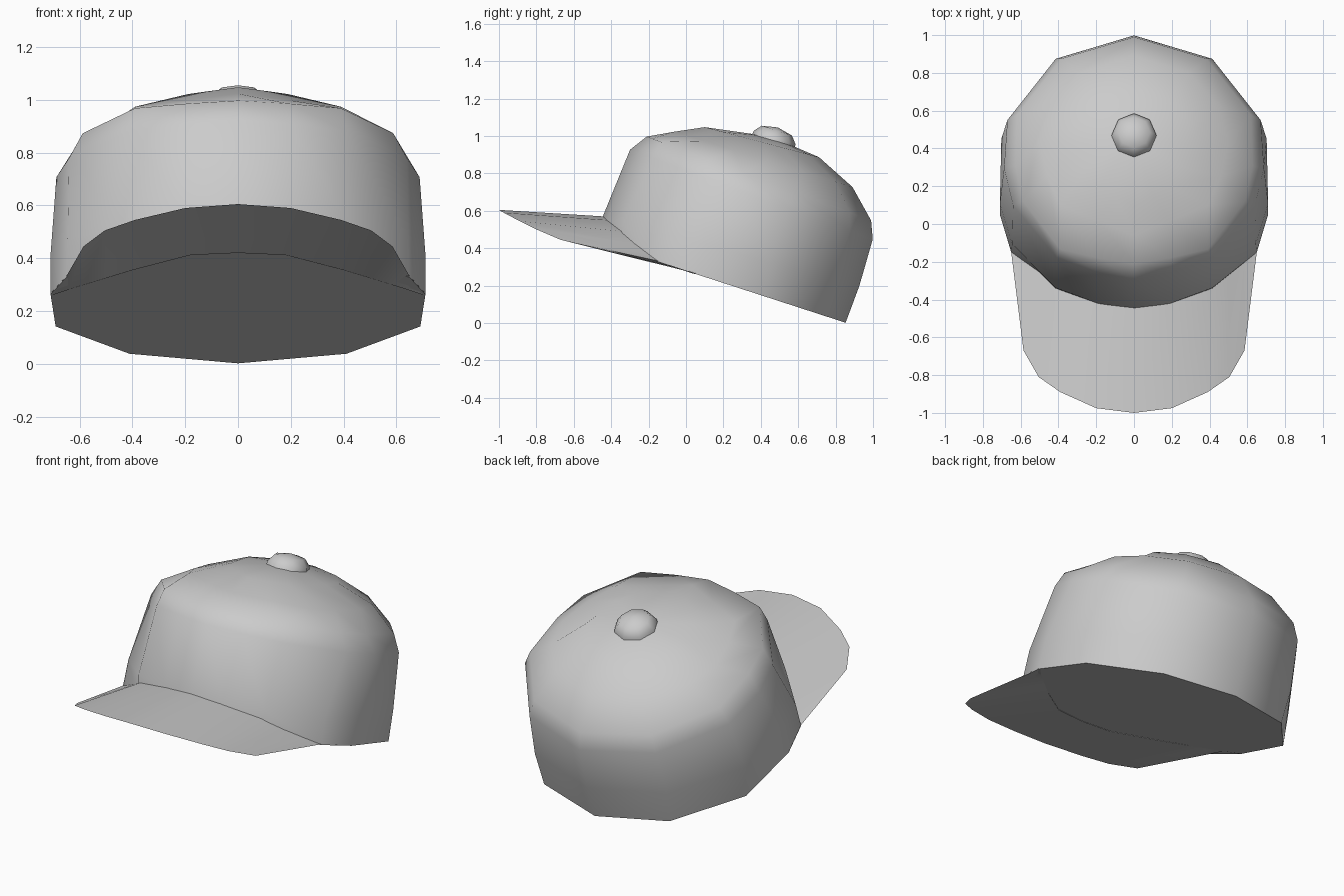
import bpy, bmesh, math
from mathutils import Matrix, Vector

cube = bpy.data.objects.get("Cube")
if cube:
    bpy.data.objects.remove(cube, do_unlink=True)

grey = bpy.data.materials.new("light_grey_cloth")
grey.use_nodes = True
colour = (0.6, 0.6, 0.6, 1)
grey.diffuse_color = colour
grey.node_tree.nodes["Principled BSDF"].inputs["Base Color"].default_value = colour

# The crown and button lean backwards about the centre of the rim
TILT = math.radians(-18)
LEAN = Matrix.Translation((0, 0.2, 0.214)) @ Matrix.Rotation(TILT, 4, 'X')


def finish(name, bm, smooth):
    bmesh.ops.remove_doubles(bm, verts=bm.verts, dist=0.0005)
    bmesh.ops.recalc_face_normals(bm, faces=bm.faces)
    mesh = bpy.data.meshes.new(name)
    bm.to_mesh(mesh)
    bm.free()
    mesh.materials.append(grey)
    obj = bpy.data.objects.new(name, mesh)
    bpy.context.collection.objects.link(obj)
    bpy.ops.object.select_all(action='DESELECT')
    obj.select_set(True)
    bpy.context.view_layer.objects.active = obj
    bpy.ops.object.shade_smooth_by_angle(angle=math.radians(smooth))


def arc(radius, shift, degrees, widen=1.0):
    return [(widen * radius * math.sin(math.radians(d)),
             radius * math.cos(math.radians(d)) + shift) for d in degrees]


def dome(name, rings, top):
    """Loft leaning rings of (half outline, height, slope) up to a top point."""
    bm = bmesh.new()
    loops = []
    for outline, height, slope in rings:
        full = outline + [(-x, y) for x, y in reversed(outline[1:-1])]
        loops.append([bm.verts.new(LEAN @ Vector((x, y, height + slope * y)))
                      for x, y in full])
    n = len(loops[0])
    for low, high in zip(loops, loops[1:]):
        for i in range(n):
            j = (i + 1) % n
            bm.faces.new((low[i], low[j], high[j], high[i]))
    peak = bm.verts.new(LEAN @ Vector(top))
    for i in range(n):
        bm.faces.new((loops[-1][i], loops[-1][(i + 1) % n], peak))
    bm.faces.new(loops[0])
    finish(name, bm, 45)


# Crown: ten-sided at the back, with a squarer front where the brim joins.
# Each ring: radius, shift, height, slope, widening, back angles, then the
# side, cheek, front corner and brow points.
crown = [
    (0.687, 0, 0, 0, 1.07, (0, 34, 70),
     [(0.71, -0.157), (0.65, -0.368), (0.41, -0.575), (0.19, -0.66)]),
    (0.71, -0.014, 0.17, 0.056, 1.04, (0, 36, 72),
     [(0.71, -0.15), (0.645, -0.37), (0.415, -0.61), (0.19, -0.695)]),
    (0.691, -0.004, 0.496, -0.039, 1.02, (0, 36, 72),
     [(0.688, -0.06), (0.64, -0.27), (0.41, -0.565), (0.2, -0.645)]),
    (0.64, 0.008, 0.59, -0.044, 1.02, (0, 36, 72),
     [(0.627, -0.08), (0.588, -0.28), (0.39, -0.55), (0.19, -0.6)]),
    (0.498, 0, 0.695, 0.012, 1.0, (0, 36, 64),
     [(0.5, 0.02), (0.46, -0.17), (0.39, -0.332), (0.19, -0.417)]),
    (0.315, -0.037, 0.782, 0.057, 1.0, (0, 36, 68),
     [(0.275, -0.02), (0.25, -0.15), (0.19, -0.25), (0.1, -0.3)])]
rings = []
for radius, shift, height, slope, widen, back, front in crown:
    outline = arc(radius, shift, back, widen) + front + [(0, shift - radius)]
    rings.append((outline, height, slope))
dome("crown", rings, (0, 0, 0.823))

# Button on top
dome("top_button",
     [(arc(radius, 0.02, range(0, 181, 45)), height, 0)
      for radius, height in ((0.122, 0.785), (0.117, 0.825), (0.085, 0.863))],
     (0, 0.02, 0.881))

# Brim: thin wedge from the outer edge to the crown, mirrored across x
stations = [((0, -1, 0.605), (0, -0.44, 0.57)),
            ((0.2, -0.975, 0.59), (0.18, -0.415, 0.55)),
            ((0.39, -0.89, 0.545), (0.4, -0.34, 0.49)),
            ((0.505, -0.81, 0.505), (0.5, -0.255, 0.42)),
            ((0.585, -0.67, 0.445), (0.58, -0.19, 0.37)),
            ((0.65, -0.15, 0.332), (0.64, -0.14, 0.334)),
            ((0.71, 0.05, 0.266), (0.7, 0.05, 0.268))]
mirrored = [tuple((-x, y, z) for x, y, z in s) for s in reversed(stations[1:])]
bm = bmesh.new()
sections = []
for outer, inner in mirrored + stations:
    # The underside meets the rim along straight chords
    x, y, z = inner
    y = max(y, 0.94 * abs(x) - 0.615)
    under = (x, y, 0.277 + y * math.tan(TILT))
    sections.append([bm.verts.new(p) for p in (outer, inner, under)])
for a, b in zip(sections, sections[1:]):
    for i in range(3):
        j = (i + 1) % 3
        bm.faces.new((a[i], a[j], b[j], b[i]))
bm.faces.new(sections[0])
bm.faces.new(sections[-1])
finish("brim", bm, 20)
